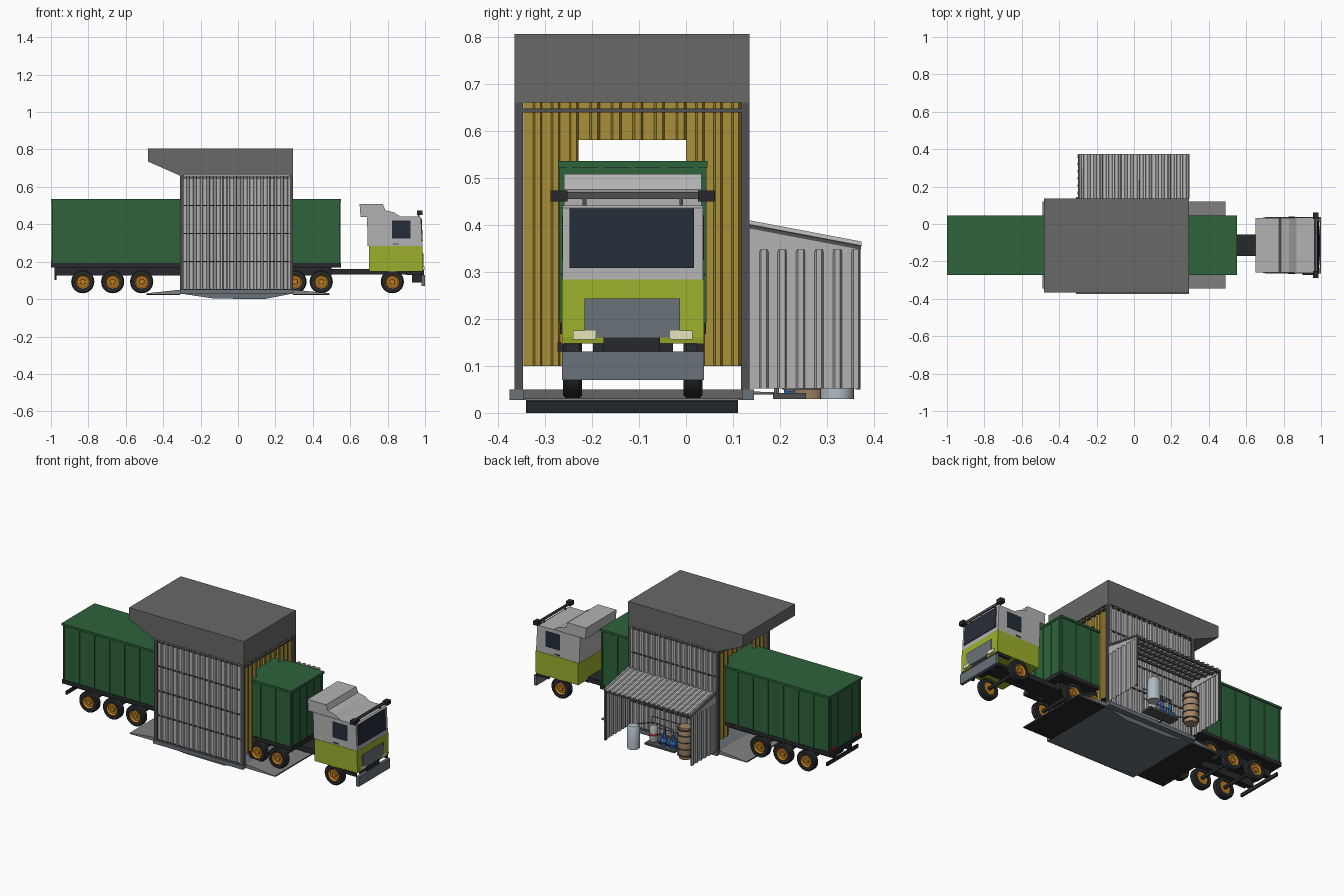
import bpy, bmesh, math
from mathutils import Vector, Matrix

if "Cube" in bpy.data.objects:
    bpy.data.objects.remove(bpy.data.objects["Cube"])

MATS = {}
COLORS = dict(green=(.027, .125, .045), lime=(.33, .43, .025), yellow=(.40, .28, .04), orange=(.5, .2, .015),
              dark=(.02, .022, .025), glass=(.018, .027, .042), roof=(.14, .14, .14), light=(.45, .45, .45),
              frame=(.08, .08, .085), steel=(.14, .165, .19), lamp=(.8, .78, .5), red=(.4, .02, .02),
              tan=(.36, .24, .13), tank=(.42, .5, .55), blue=(.02, .12, .4), ramp=(.22, .22, .22))


def finish(name, bm, color, smooth=False):
    bmesh.ops.recalc_face_normals(bm, faces=bm.faces)
    me = bpy.data.meshes.new(name)
    bm.to_mesh(me)
    bm.free()
    if color not in MATS:
        MATS[color] = bpy.data.materials.new(color)
        MATS[color].diffuse_color = (*COLORS[color], 1)
    me.materials.append(MATS[color])
    ob = bpy.data.objects.new(name, me)
    bpy.context.collection.objects.link(ob)
    if smooth:
        bpy.ops.object.select_all(action='DESELECT')
        ob.select_set(True)
        bpy.context.view_layer.objects.active = ob
        bpy.ops.object.shade_smooth_by_angle(angle=math.radians(35))
    return ob


def box(name, x, y, z, color):
    bm = bmesh.new()
    c = [(a + b) / 2 for a, b in (x, y, z)]
    s = [b - a for a, b in (x, y, z)]
    bmesh.ops.create_cube(bm, size=1, matrix=Matrix.Translation(c) @ Matrix.Diagonal((*s, 1)))
    return finish(name, bm, color)


def prism(name, pts, lo, hi, color, axis='y'):
    """Extrude a profile: (x, z) along y, or (y, z) along x."""
    bm = bmesh.new()
    f = bm.faces.new([bm.verts.new((p, lo, q) if axis == 'y' else (lo, p, q)) for p, q in pts])
    ext = bmesh.ops.extrude_face_region(bm, geom=[f])
    d = Vector((0, hi - lo, 0)) if axis == 'y' else Vector((hi - lo, 0, 0))
    bmesh.ops.translate(bm, vec=d, verts=[v for v in ext['geom'] if isinstance(v, bmesh.types.BMVert)])
    return finish(name, bm, color)


def lathe(name, prof, loc, color, axis='z', sides=24):
    """Revolve (radius, height) points about an axis through loc."""
    bm = bmesh.new()
    vs = [bm.verts.new((r, 0, h)) for r, h in prof]
    es = [bm.edges.new(p) for p in zip(vs, vs[1:])]
    bmesh.ops.spin(bm, geom=vs + es, cent=(0, 0, 0), axis=(0, 0, 1), angle=2 * math.pi, steps=sides)
    bmesh.ops.remove_doubles(bm, verts=bm.verts, dist=1e-5)
    rot = {'z': Matrix(), 'y': Matrix.Rotation(-math.pi / 2, 4, 'X'), 'x': Matrix.Rotation(math.pi / 2, 4, 'Y')}[axis]
    bmesh.ops.transform(bm, matrix=Matrix.Translation(loc) @ rot, verts=bm.verts)
    return finish(name, bm, color, True)


def drum(name, loc, r, h, color, axis='z'):
    return lathe(name, [(0, 0), (r, 0), (r, h), (0, h)], loc, color, axis)


def sheet(name, p0, u, v, n, color, period=.04, depth=.01):
    """Trapezoid-ribbed cladding spanning vectors u and v, ribs raised along n."""
    bm = bmesh.new()
    p0, u, v, n = map(Vector, (p0, u, v, n))
    count = max(1, round(u.length / period))
    rows = [(0, 0)]
    for i in range(count):
        rows += [((i + t) / count, d) for t, d in ((.55, 0), (.65, 1), (.9, 1), (1, 0))]
    prev = None
    for t, d in rows:
        a = p0 + u * t + n * depth * d
        cur = bm.verts.new(a), bm.verts.new(a + v)
        if prev:
            bm.faces.new((prev[0], cur[0], cur[1], prev[1]))
        prev = cur
    m = finish(name, bm, color).modifiers.new('thickness', 'SOLIDIFY')
    m.thickness, m.offset = .003, 0


def pipe(name, pts, r, color):
    cu = bpy.data.curves.new(name, 'CURVE')
    cu.dimensions, cu.bevel_depth, cu.bevel_resolution, cu.use_fill_caps = '3D', r, 1, True
    sp = cu.splines.new('POLY')
    sp.points.add(len(pts) - 1)
    for p, q in zip(sp.points, pts):
        p.co = (*q, 1)
    cu.materials.append(MATS[color])
    bpy.context.collection.objects.link(bpy.data.objects.new(name, cu))


# Wash pit, floor and end ramps
prism('pit_hull', [(-.31, .03), (-.13, .003), (.14, 0), (.295, .03)], -.34, .11, 'steel')
box('floor_slab', (-.31, .295), (-.375, .145), (.027, .05), 'steel')
for nm, a, b in (('entry_ramp', .295, .49), ('exit_ramp', -.31, -.49)):
    prism(nm, [(a, .05), (b, .031), (b, .027), (a, .027)], -.345, .12, 'ramp')
    box(nm + '_plate', tuple(sorted((a, b))), (-.34, .11), (.023, .027), 'dark')

# Main hall: roof box with sloped overhang, posts, cladding, rails
prism('hall_roof', [(-.48, .805), (.295, .805), (.295, .66), (-.31, .66), (-.48, .735)], -.365, .135, 'roof')
for x in (-.31, .277):
    for y in (-.365, .117):
        box('hall_post', (x, x + .018), (y, y + .018), (.05, .66), 'frame')
    box('header_beam', (x, x + .018), (-.365, .135), (.638, .647), 'frame')
for nm, y, n in (('front_wall', -.352, -1), ('back_wall', .122, 1)):
    sheet(nm, (-.295, y, .05), (.575, 0, 0), (0, 0, .607), (0, n, 0), 'light', .036)
    for z in (.05, .2, .35, .5, .647):
        yy = sorted((y + n * .006, y + n * .0125))
        box(nm + '_rail', (-.3, .285), tuple(yy), (z - .003, z + .004), 'frame')

# Yellow end curtains around the truck opening
for x, n in ((.275, 1), (-.29, -1)):
    sheet('curtain_side', (x, -.345, .1), (0, .115, 0), (0, 0, .56), (n, 0, 0), 'yellow', .038)
    sheet('curtain_side', (x, 0, .1), (0, .115, 0), (0, 0, .56), (n, 0, 0), 'yellow', .038)
    sheet('curtain_top', (x, -.23, .58), (0, .23, 0), (0, 0, .08), (n, 0, 0), 'yellow', .046)

# Lean-to plant shelter
sheet('shelter_roof', (-.3, .135, .4), (.595, 0, 0), (0, .238, -.045), (0, 0, 1), 'light', .033, .008)
for i in range(5):
    y = .142 + i * .055
    z = .394 - (y - .135) * .19
    box('shelter_purlin', (-.295, .29), (y, y + .008), (z - .01, z), 'frame')
for x, n in ((-.295, -1), (.287, 1)):
    sheet('shelter_wall', (x, .135, .052), (0, .235, 0), (0, 0, .295), (n, 0, 0), 'light', .039, .007)
    prism('shelter_gable', [(.135, .343), (.37, .343), (.37, .35), (.135, .395)], x - .003, x + .004, 'light', 'x')
    prism('shelter_verge', [(.135, .392), (.372, .347), (.372, .36), (.135, .407)], x - .005, x + .006, 'frame', 'x')
    box('shelter_post', (x - .005, x + .006), (.36, .371), (.05, .355), 'frame')

# Water treatment plant
lathe('water_tank', [(0, 0), (.036, 0), (.036, .125), (.028, .137), (0, .142)], (.13, .321, .03), 'tank')
barrel = [(0, 0)] + [(.036 + .008 * math.sin(math.pi * i / 10), .19 * i / 10) for i in range(11)] + [(0, .19)]
lathe('storage_barrel', barrel, (-.18, .262, .03), 'tan')
for h in (.02, .06, .1, .14, .175):
    lathe('barrel_hoop', [(.038, 0), (.0465, 0), (.0465, .006), (.038, .006)], (-.18, .262, .03 + h), 'frame')
lathe('filter_vessel', [(0, 0), (.02, 0), (.024, .01), (.024, .085), (.015, .1), (0, .103)], (.06, .225, .05), 'light')
drum('filter_band', (.06, .225, .09), .0248, .012, 'red')
box('skid_base', (-.1, .1), (.185, .255), (.03, .042), 'frame')
for x in (-.09, -.03):
    drum('pump_motor', (x, .22, .068), .016, .04, 'blue', 'x')
    drum('pump_volute', (x + .038, .22, .068), .023, .012, 'steel', 'x')
    box('pump_foot', (x + .005, x + .035), (.208, .232), (.042, .056), 'blue')
    drum('pump_head', (x + .02, .22, .08), .009, .04, 'blue')
    pipe('pump_riser', [(x + .02, .22, .12), (x + .02, .22, .15), (.06, .2, .15), (.06, .2, .06)], .004, 'steel')
pipe('inlet_pipe', [(-.05, .12, .042), (-.05, .195, .042), (-.05, .195, .07), (-.15, .235, .07)], .004, 'steel')
pipe('outlet_pipe', [(.06, .225, .15), (.06, .225, .165), (.13, .3, .165), (.13, .32, .165)], .004, 'steel')
for x in (-.1, .095):
    pipe('pipe_rack_leg', [(x, .19, .04), (x, .19, .18)], .003, 'steel')
for z in (.12, .18):
    pipe('pipe_rack_bar', [(-.1, .19, z), (.095, .19, z)], .003, 'steel')

# Trailer
CY = -.113
box('trailer_body', (-.995, .545), (CY - .152, CY + .152), (.19, .528), 'green')
box('trailer_roof_rim', (-1, .55), (CY - .159, CY + .159), (.522, .535), 'green')
box('trailer_frame', (-1, .55), (CY - .155, CY + .155), (.168, .192), 'dark')
for s in (-1, 1):
    for i in range(16):
        x = -.992 + i * .1017
        yy = sorted((CY + s * .15, CY + s * .157))
        box('trailer_rib', (x, x + .009), tuple(yy), (.192, .524), 'green')
    y = CY + s * .07
    box('trailer_beam', (-.98, .5), (y - .015, y + .015), (.125, .17), 'dark')
    y = CY + s * .12
    box('tail_light', (-1, -.99), (y - .022, y + .022), (.196, .212), 'red')
    box('guard_hanger', (-.978, -.97), (y - .05 * s - .006, y - .05 * s + .006), (.115, .17), 'dark')
for x in (-.998, .543):
    for i in range(5):
        y = CY - .14 + i * .067
        box('trailer_end_rib', (x, x + .005), (y, y + .011), (.192, .524), 'green')
box('rear_guard', (-.98, -.97), (CY - .15, CY + .15), (.103, .124), 'dark')

# Tractor chassis and wheels
box('tractor_chassis', (.2, .96), (CY - .058, CY + .058), (.132, .162), 'dark')
tyre = [(.038, -.02), (.056, -.02), (.062, -.014), (.062, .014), (.056, .02), (.038, .02), (.038, -.02)]
hub = [(0, .012), (.014, .014), (.016, .006), (.03, .006), (.039, .017)]
for x in (-.83, -.67, -.515, .305, .445, .825):
    drum('axle', (x, CY - .13, .093), .01, .26, 'dark', 'y')
    for s in (-1, 1):
        c = (x, CY + s * .128, .093)
        lathe('tyre', tyre, c, 'dark', 'y', 28)
        lathe('wheel_hub', [(r, h * s) for r, h in hub], c, 'orange', 'y')
        lathe('wheel_back', [(0, -.012 * s), (.039, -.012 * s)], c, 'orange', 'y')

# Cab
prism('cab_lower', [(.7, .148), (.988, .148), (.99, .16), (.987, .283), (.7, .283)], CY - .151, CY + .151, 'lime')
prism('cab_upper', [(.693, .283), (.986, .283), (.978, .435), (.97, .441), (.69, .441)], CY - .149, CY + .149, 'light')
prism('roof_fairing', [(.655, .44), (.65, .508), (.775, .508), (.787, .475), (.83, .465), (.87, .441), (.69, .44)],
      CY - .146, CY + .146, 'light')
prism('windshield', [(.98, .308), (.988, .308), (.982, .434), (.97, .434)], -.248, .017, 'glass')
box('grille', (.98, .993), (-.216, -.013), (.16, .243), 'steel')
box('lower_grille', (.97, .994), (-.175, -.055), (.13, .16), 'dark')
box('bumper', (.982, 1.0), (CY - .151, CY + .151), (.07, .13), 'steel')
box('bumper_mount', (.93, .985), (CY - .05, CY + .05), (.09, .14), 'dark')
box('mirror_bar', (.962, .97), (CY - .16, CY + .16), (.455, .47), 'frame')
for s in (-1, 1):
    y = CY + s * .157
    box('mirror', (.957, .987), (y - .018, y + .018), (.449, .473), 'dark')
    y = CY + s * .148
    box('side_window', (.823, .922), (y - .003, y + .003), (.325, .42), 'glass')
    box('door_handle', (.825, .86), (y - .005, y + .005), (.291, .297), 'frame')
    box('cab_step', (.9, .985), (y - .012, y + .002), (.13, .15), 'dark')
    y = CY + s * .103
    box('headlight', (.98, .996), (y - .024, y + .024), (.156, .175), 'lamp')
    box('mirror_stay', (.962, .97), (y - .004, y + .004), (.435, .458), 'frame')

for m in bpy.data.materials:
    if m.users and not m.is_grease_pencil:
        m.use_nodes = True
        m.node_tree.nodes["Principled BSDF"].inputs["Base Color"].default_value = m.diffuse_color
